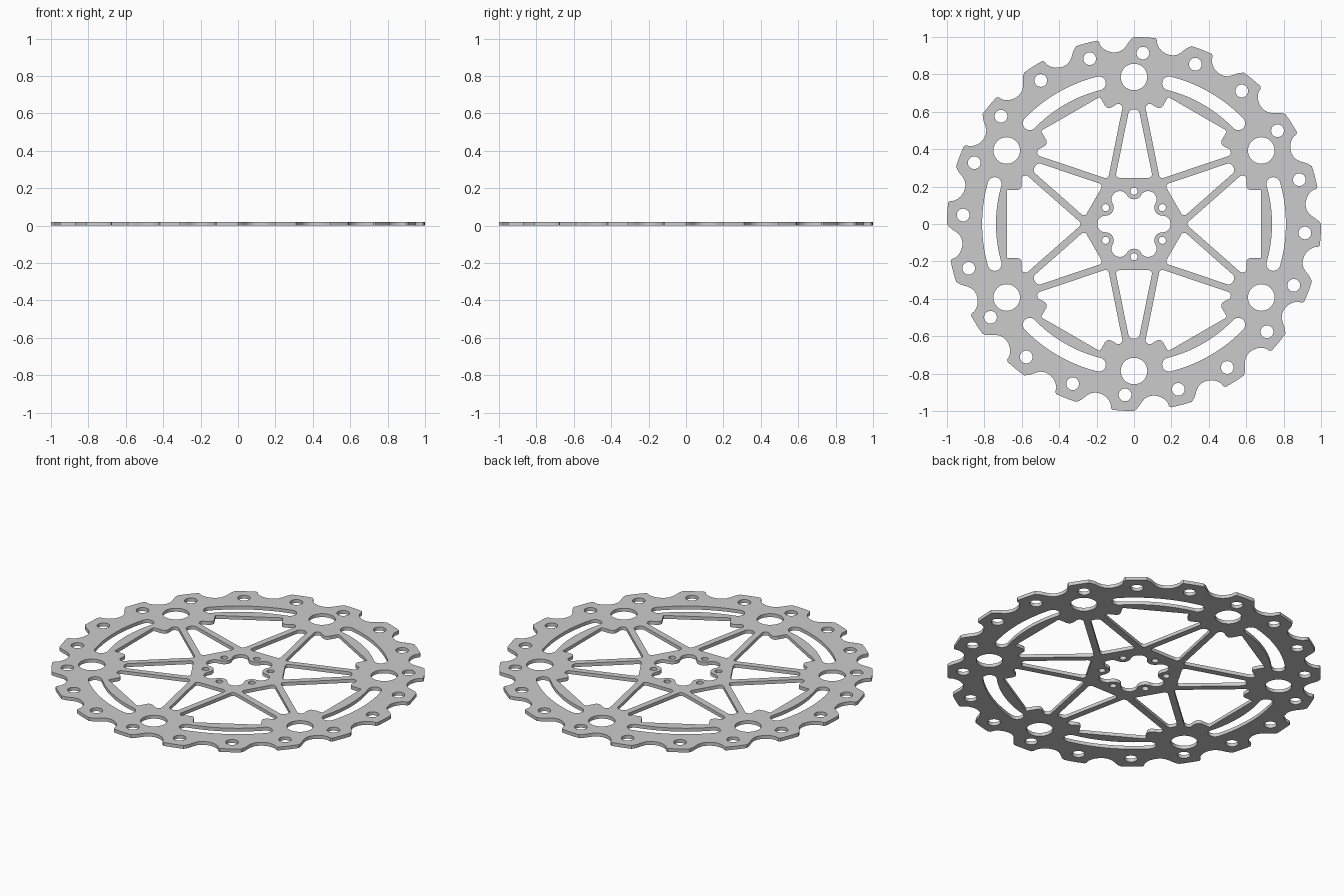
import bpy
from math import sin, cos, tan, radians, atan2, acos, pi
from mathutils import Vector

if "Cube" in bpy.data.objects:
    bpy.data.objects.remove(bpy.data.objects["Cube"])

THICK = 0.02
curve = bpy.data.curves.new("brake_disc", 'CURVE')
curve.dimensions = '2D'
curve.fill_mode = 'BOTH'
curve.extrude = THICK / 2


def polar(r, deg):
    return Vector((r * cos(radians(deg)), r * sin(radians(deg))))


def turn(pts, deg):
    c, s = cos(radians(deg)), sin(radians(deg))
    return [Vector((p[0] * c - p[1] * s, p[0] * s + p[1] * c)) for p in pts]


def loop(pts):
    """Add one closed outline; nested outlines become holes."""
    sp = curve.splines.new('POLY')
    sp.points.add(len(pts) - 1)
    for q, p in zip(sp.points, pts):
        q.co = (p[0], p[1], 0, 1)
    sp.use_cyclic_u = True


def arc(c, r, a0, a1, n):
    return [Vector(c) + polar(r, a0 + (a1 - a0) * i / n) for i in range(n + 1)]


def circle(c, r, n=32):
    loop(arc(c, r, 0, 360, n)[:-1])


def rounded(corners, n=6):
    """Polygon of (x, y, fillet radius) corners."""
    out = []
    for i, (x, y, r) in enumerate(corners):
        p = Vector((x, y))
        a = (Vector(corners[i - 1][:2]) - p).normalized()
        b = (Vector(corners[(i + 1) % len(corners)][:2]) - p).normalized()
        if r == 0:
            out.append(p)
            continue
        half = a.angle(b) / 2
        c = p + (a + b).normalized() * (r / sin(half))
        d0 = p + a * (r / tan(half)) - c
        d1 = p + b * (r / tan(half)) - c
        sweep = d0.angle_signed(d1)
        start = atan2(d0.y, d0.x)
        for k in range(n + 1):
            t = start - sweep * k / n
            out.append(c + Vector((cos(t), sin(t))) * r)
    return out


# Outer rim: 20 hooked teeth, each with a small hole
tooth = [(3, 1), (1.3, 1), (-.4, 1), (-2.1, 1), (-3.6, 1), (-4.1, .992), (-4.4, .968),
         (-5.2, .95), (-6.3, .935), (-7.6, .926), (-9, .923), (-10.3, .926),
         (-11.5, .936), (-12.5, .953), (-13.3, .972), (-14.1, .988)]
rim = []
for k in range(20):
    h = 87 - 18 * k
    rim += [polar(r, h + d) for d, r in tooth]
    circle(polar(.915, h), .034)
loop(rim)

# Arc slot, centred on angle 0
slot = arc((0, 0), .812, -16, 16, 20) + arc(polar(.775, 16), .037, 16, 196, 10)[1:-1]
slot += arc((0, 0), .738, 16, -16, 20) + arc(polar(.775, -16), .037, 164, 344, 10)[1:-1]

# Large window between spokes, upper half mirrored
half = [(.68, .182, .006), (.601, .182, .024), (.6, .225, .05), (.613, .296, .022)]
window = rounded([(.277, 0, .018)] + [(x, -y, r) for x, y, r in reversed(half)] + half)

# Slim triangular window inside each spoke pair (pointing along +y)
spoke_gap = rounded([(-.1, .247, .018), (.1, .247, .018), (.026, .612, .025), (-.026, .612, .025)])

for k in range(6):
    a = 60 * k
    loop(turn(slot, a))
    loop(turn(window, a))
    loop(turn(spoke_gap, a))
    circle(polar(.786, 90 + a), .071, 40)   # button holes
    circle(polar(.175, 90 + a), .019, 20)   # hub bolt holes

# Hub opening: six tabs alternating with six lobes (tangent arcs)
tab_c, lobe_c, tab_r = polar(.175, 0), polar(.152, 30), .043
d = lobe_c - tab_c
ang = atan2(d.y, d.x) * 180 / pi
lobe_r = d.length - tab_r
hub = []
for k in range(6):
    seg = arc(tab_c, tab_r, 360 - ang, ang, 12)[1:]
    seg += arc(lobe_c, lobe_r, ang - 180, 240 - ang, 12)[1:]
    hub += turn(seg, 30 + 60 * k)
loop(hub)

# Turn the filled outline into a mesh plate standing on z = 0
disc = bpy.data.objects.new("brake_disc", curve)
bpy.context.collection.objects.link(disc)
disc.location.z = THICK / 2
bpy.context.view_layer.objects.active = disc
disc.select_set(True)
bpy.ops.object.convert(target='MESH')
bpy.ops.object.shade_smooth_by_angle(angle=radians(30))
